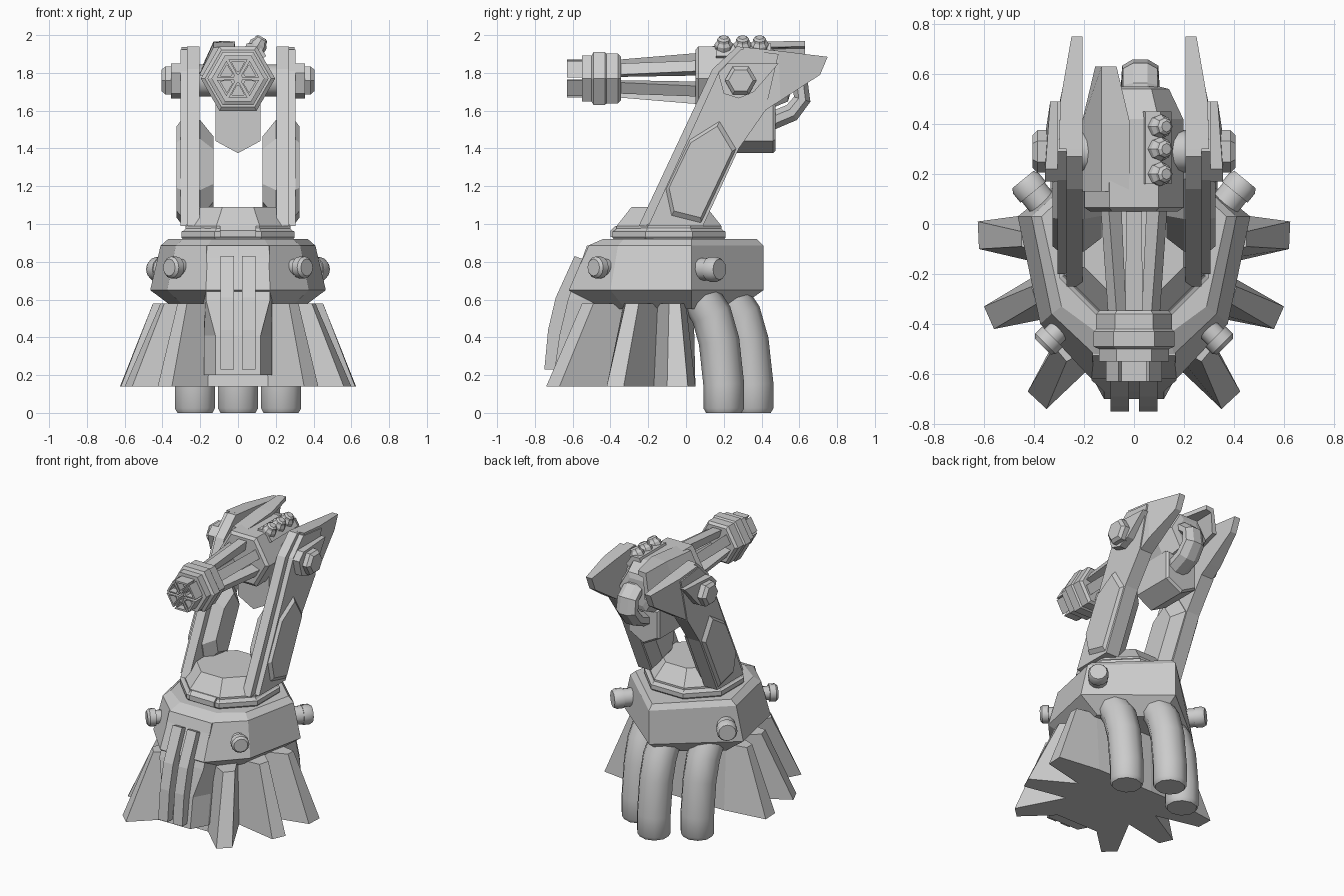
import bpy, bmesh
from math import sin, cos, pi, radians
from mathutils import Vector as V

if "Cube" in bpy.data.objects:
    bpy.data.objects.remove(bpy.data.objects["Cube"])


def loft(name, rings, mirror=False, smooth=None):
    """Skin a stack of equal-length rings and cap both ends."""
    bm = bmesh.new()
    vs = [[bm.verts.new(p) for p in r] for r in rings]
    n = len(rings[0])
    for a, b in zip(vs, vs[1:]):
        for i in range(n):
            j = (i + 1) % n
            bm.faces.new((a[i], a[j], b[j], b[i]))
    bm.faces.new(vs[0][::-1])
    bm.faces.new(vs[-1])
    bmesh.ops.recalc_face_normals(bm, faces=bm.faces)
    me = bpy.data.meshes.new(name)
    bm.to_mesh(me)
    bm.free()
    ob = bpy.data.objects.new(name, me)
    bpy.context.collection.objects.link(ob)
    if mirror:
        ob.modifiers.new("Mirror", 'MIRROR')
    if smooth:
        bpy.ops.object.select_all(action='DESELECT')
        ob.select_set(True)
        bpy.context.view_layer.objects.active = ob
        bpy.ops.object.shade_smooth_by_angle(angle=radians(smooth))
    return ob


def prism(name, yz, x0, x1, mirror=False):
    return loft(name, [[(x, y, z) for y, z in yz] for x in (x0, x1)], mirror)


def lathe(name, origin, axis, profile, sides=6, turn=0, **kw):
    """Sweep (distance, radius) pairs round an axis."""
    o, d = V(origin), V(axis).normalized()
    u = V((0, 1, 0)) if abs(d.x) > .9 else V((1, 0, 0))
    u = (u - d * u.dot(d)).normalized()
    v = d.cross(u)
    ang = [turn + 2 * pi * i / sides for i in range(sides)]
    return loft(name, [[o + d * t + (u * cos(a) + v * sin(a)) * r for a in ang]
                       for t, r in profile], **kw)


def tube(name, x, path, wx, wv, sides=10, **kw):
    """Tube along a (y, z, scale) path lying in a plane of constant x."""
    pts = [V((x, y, z)) for y, z, s in path]
    rings = []
    for i, (y, z, s) in enumerate(path):
        t = (pts[min(i + 1, len(pts) - 1)] - pts[max(i - 1, 0)]).normalized()
        v = t.cross(V((1, 0, 0)))
        rings.append([pts[i] + s * (V((wx, 0, 0)) * cos(a) + v * wv * sin(a))
                      for a in [2 * pi * (k + .5) / sides for k in range(sides)]])
    return loft(name, rings, **kw)


def sym(half, z):
    """Full outline from its right half, ordered back to front."""
    left = [(-x, y) for x, y in reversed(half) if x > 0]
    return [(x, y, z) for x, y in half + left]


# Base drum: pointed at the back, flared, chamfered above and below
loft("base_drum", [
    sym([(0, .27), (.33, .03), (.27, -.32), (.13, -.5)], .55),
    sym([(0, .41), (.465, .03), (.375, -.4), (.17, -.62)], .65),
    sym([(0, .41), (.41, .03), (.33, -.36), (.16, -.52)], .885),
    sym([(0, .375), (.37, .03), (.29, -.33), (.14, -.44)], .92)])

# Star-shaped skirt of six splayed fins with deep valleys
loft("skirt_fins", [
    sym([(.1, .05), (.33, .05), (.625, .01), (.62, -.10), (.32, -.17), (.6, -.33),
         (.56, -.42), (.26, -.36), (.425, -.67), (.35, -.74), (.16, -.56)], .14),
    sym([(.1, .04), (.31, .0), (.45, -.03), (.45, -.09), (.3, -.15), (.41, -.25),
         (.39, -.32), (.23, -.33), (.32, -.49), (.27, -.55), (.14, -.48)], .58)])

# Front panel and its two raised rails
loft("front_panel", [[(-xb, -.4, z), (-xb, y + .11, z), (-xf, y, z), (xf, y, z),
                      (xb, y + .11, z), (xb, -.4, z)]
                     for xf, xb, y, z in [(.12, .18, -.7, .2), (.12, .18, -.67, .41),
                                          (.17, .18, -.625, .6), (.165, .17, -.525, .885)]])
prism("front_rail", [(-.59, .83), (-.69, .61), (-.73, .44), (-.75, .23),
                     (-.66, .23), (-.62, .44), (-.58, .61), (-.48, .79)], .02, .093, True)

# Plugs round the drum
plug = [(0, .06), (.1, .06), (.1, .066), (.145, .066), (.165, .055)]
lathe("back_plug", (.34, .05, .76), (.63, .77, 0), plug, 12, mirror=True, smooth=35)
plug = [(0, .045), (.1, .045), (.1, .058), (.14, .058), (.155, .045)]
lathe("front_plug", (.255, -.38, .77), (.7, -.7, 0), plug, 12, mirror=True, smooth=35)

# Three bent pipes at the back
bend = [(0, 0, .87), (0, .025, 1), (0, .15, 1), (-.025, .38, 1), (-.065, .52, 1), (-.14, .64, .95)]
for name, x, y, m in (("side_pipe", .228, .2, True), ("back_pipe", 0, .355, False)):
    tube(name, x, [(y + dy, z, s) for dy, z, s in bend], .112, .108, 10, mirror=m, smooth=40)

# Turntable
lathe("turntable_ring", (0, -.09, .9), (0, 0, 1),
      [(0, .3), (.03, .325), (.06, .325), (.065, .31), (.09, .29)], 8, pi / 8)
lathe("turntable_hub", (0, -.09, .97), (0, 0, 1), [(0, .3), (.02, .3), (.12, .215)], 8, pi / 8)
prism("turntable_tab", [(-.4, .93), (-.4, .965), (-.375, .99), (-.3, .99), (-.3, .93)], -.095, .095)

# Arms with a chamfered outer front edge, and tails that narrow to the rear
prism("arm", [(-.25, .99), (.14, 1.82), (.27, 1.94), (.49, 1.917), (.42, 1.6),
              (.28, 1.4), (.09, .99)], .205, .27, True)
prism("arm_outer", [(-.2, .99), (.175, 1.81), (.29, 1.925), (.49, 1.9), (.42, 1.6),
                    (.28, 1.4), (.09, .99)], .26, .305, True)
loft("arm_tail", [[(xi, y0, z0), (xo, y0, z0), (xo, y1, z1), (xi, y1, z1)]
                  for xi, xo, y0, z0, y1, z1 in [(.205, .3, .3, 1.937, .36, 1.565),
                                                 (.205, .295, .49, 1.917, .5, 1.653),
                                                 (.205, .25, .75, 1.885, .71, 1.79)]], True)

# Arm padding on both faces
pad = [(-.11, 1.18), (.02, 1.45), (.18, 1.55), (.27, 1.4), (.08, 1.0), (-.08, 1.04)]
loft("arm_pad", [[(x, .06 + (y - .06) * s, 1.28 + (z - 1.28) * s) for y, z in pad]
                 for x, s in [(.13, .68), (.2, 1), (.3, 1), (.325, .88)]], True)

# Pivot: axle, outer plate with a swept tail, hex bolt
lathe("axle", (-.3, .29, 1.76), (1, 0, 0), [(0, .085), (.6, .085)], 12, smooth=35)
plate = [(.17, 1.8), (.22, 1.85), (.49, 1.85), (.36, 1.7), (.28, 1.665), (.2, 1.69)]
loft("pivot_plate", [[(x - (.02 if y > .45 else 0), y, z) for y, z in plate]
                     for x in (.3, .355)], True)
lathe("pivot_bolt", (.34, .29, 1.76), (1, 0, 0),
      [(0, .085), (.045, .085), (.065, .065)], mirror=True)

# Gun receiver (hexagonal) and muzzle collars along y
G = (0, 0, 1.77)
lathe("receiver", G, (0, 1, 0), [(.05, .175), (.065, .197), (.42, .197), (.54, .14), (.55, .1)])
lathe("muzzle_collar", G, (0, 1, 0),
      [(-.55, .115), (-.55, .14), (-.5, .14), (-.49, .162), (-.43, .162), (-.42, .152),
       (-.36, .152), (-.345, .135), (-.345, .1)])

# Six barrels that spread towards the receiver, with hollow wedge tips
for k in range(6):
    a = radians(30 + 60 * k)
    u, v = V((cos(a), 0, sin(a))), V((-sin(a), 0, cos(a)))

    def wedge(y, r0, r1, w0, w1):
        return [V((0, y, 1.77)) + u * r + v * w
                for r, w in ((r0, w0), (r1, w1), (r1, -w1), (r0, -w0))]
    loft("barrel_%d" % (k + 1), [
        wedge(.06, .07, .135, .022, .032), wedge(-.36, .045, .1, .016, .034),
        wedge(-.54, .022, .1, .006, .05), wedge(-.63, .022, .1, .006, .05),
        wedge(-.63, .04, .088, .008, .034), wedge(-.58, .04, .088, .008, .034)])

# Magazine under the receiver
loft("magazine", [[(x * s, y, 1.52 + (z - 1.52) * s) for x, z in
                   ((-.12, 1.64), (.12, 1.64), (.12, 1.44), (0, 1.375), (-.12, 1.44))]
                  for y, s in ((.17, 1), (.46, 1), (.475, .9))])

# Feed hose looping from the receiver to the magazine
tube("feed_hose", .025, [(.46, 1.79, 1), (.55, 1.785, 1), (.605, 1.74, 1), (.615, 1.66, 1.05),
                         (.56, 1.59, 1.1), (.44, 1.54, 1.1)], .075, .047, 8)

# Bent cover plate over the upper left of the receiver
loft("cover_plate", [[(-.205 + t, y, 1.79), (-.13, y, 1.935 + h), (-.02 - t, y, 1.94 + h),
                      (-.02 - t, y, 1.91 + h), (-.11, y, 1.9 + h), (-.17 + t, y, 1.78)]
                     for y, h, t in ((.13, 0, 0), (.4, .025, -.005), (.63, .03, .05))])

# Strip with three domed bolts on the upper right
d = V((.5, 0, .87))
loft("bolt_strip", [[(.035, y, 1.925), (.045, y, 1.955), (.105, y, 1.955), (.15, y, 1.89),
                     (.12, y, 1.87)] for y in (.16, .45)])
for i, y in enumerate((.2, .3, .39)):
    lathe("strip_bolt_%d" % (i + 1), (.085, y, 1.91), d,
          [(0, .048), (.05, .048), (.066, .036), (.08, .034), (.09, .022)], 8)
